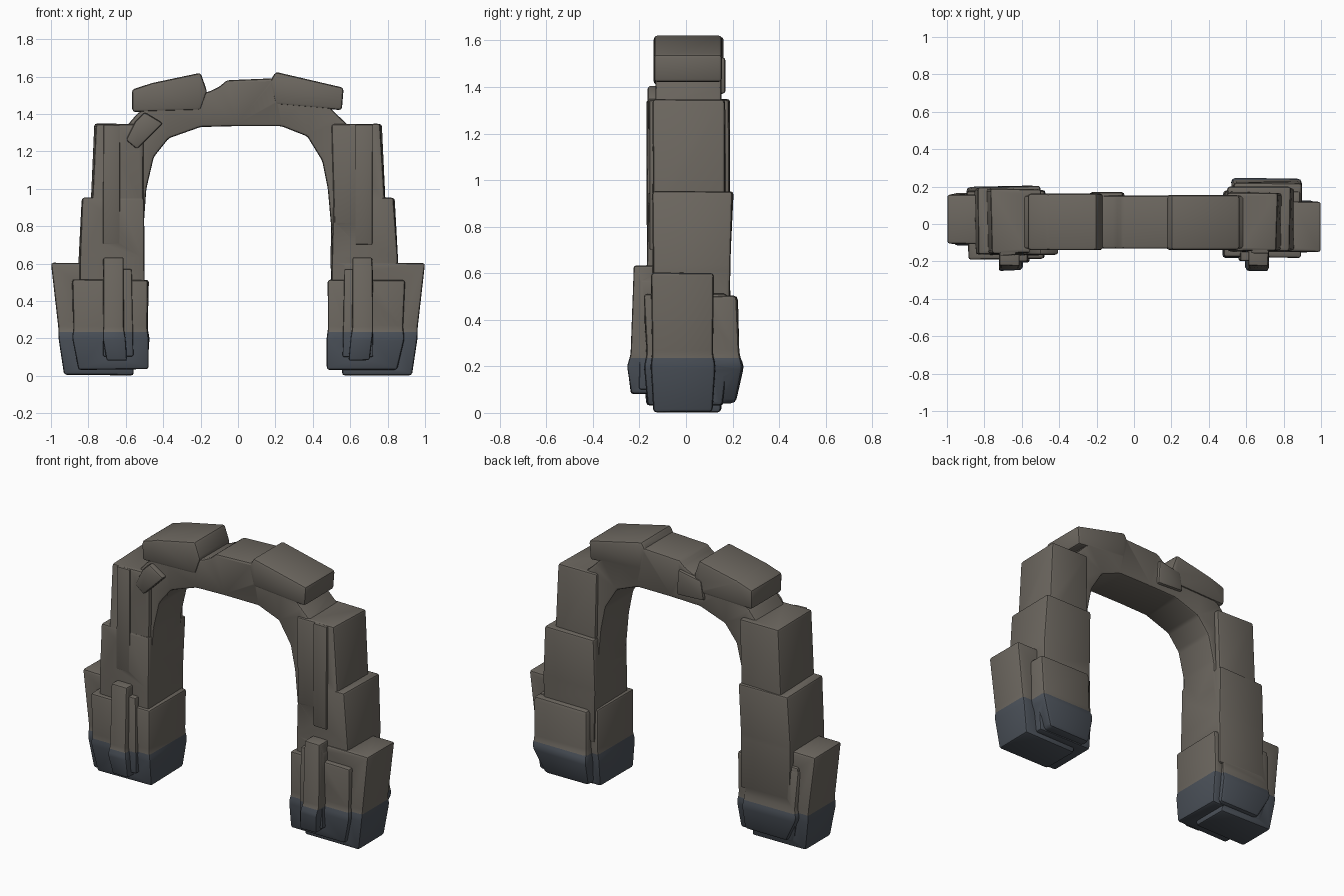
import bpy, bmesh, random
from math import radians

if "Cube" in bpy.data.objects:
    bpy.data.objects.remove(bpy.data.objects["Cube"])

random.seed(4)


def material(name, rgb):
    m = bpy.data.materials.new(name)
    m.diffuse_color = (*rgb, 1)
    m.use_nodes = True
    m.node_tree.nodes["Principled BSDF"].inputs["Base Color"].default_value = m.diffuse_color
    return m


STONE = material("stone", (0.15, 0.135, 0.115))
WET = material("waterline_stone", (0.07, 0.082, 0.1))


def finish(name, bm, bevel):
    bmesh.ops.recalc_face_normals(bm, faces=bm.faces[:])
    bmesh.ops.bevel(bm, geom=bm.edges[:], offset=bevel, offset_type='OFFSET', segments=2,
                    profile=0.5, affect='EDGES', clamp_overlap=True)
    bmesh.ops.triangulate(bm, faces=[f for f in bm.faces if len(f.verts) > 4])
    me = bpy.data.meshes.new(name)
    bm.to_mesh(me)
    bm.free()
    ob = bpy.data.objects.new(name, me)
    bpy.context.collection.objects.link(ob)
    return ob


def stack(name, levels, s=1, bevel=0.014, jit=0.006):
    """Rough boulder lofted through rectangles (z, x0, x1, y0, y1)."""
    bm = bmesh.new()
    rings = []
    for z, x0, x1, y0, y1 in levels:
        rings.append([bm.verts.new((s * x + random.uniform(-jit, jit) * (abs(x) < 0.9),
                                    y + random.uniform(-jit, jit),
                                    z + random.uniform(0, jit)))
                      for x, y in ((x0, y0), (x1, y0), (x1, y1), (x0, y1))])
    bm.faces.new(rings[0])
    bm.faces.new(rings[-1])
    for a, b in zip(rings, rings[1:]):
        for i in range(4):
            j = (i + 1) % 4
            bm.faces.new((a[i], a[j], b[j], b[i]))
    return finish(name, bm, bevel)


def prism(name, pts, y0, y1, bevel=0.014):
    """Front outline (x, z) extruded in depth."""
    bm = bmesh.new()
    a = [bm.verts.new((x, y0, z)) for x, z in pts]
    b = [bm.verts.new((x, y1, z)) for x, z in pts]
    bm.faces.new(a)
    bm.faces.new(b)
    for i in range(len(pts)):
        j = (i + 1) % len(pts)
        bm.faces.new((a[i], a[j], b[j], b[i]))
    return finish(name, bm, bevel)


def leg_parts(side, s, outer, upper, mid, low):
    oy0, oy1 = outer
    uy0, uy1 = upper
    my0, my1 = mid
    ly0, ly1 = low
    return [
        # outer buttress
        stack(side + "_buttress", [(0.0, .56, .93, oy0 + .02, oy1 - .01), (.2, .56, .96, oy0, oy1 + .01),
                                   (.25, .56, .96, oy0 + .01, oy1), (.6, .56, 1.0, oy0 + .005, oy1)], s),
        # wide foot
        stack(side + "_foot", [(.03, .48, .85, ly0 + .02, .16), (.2, .475, .89, ly0, .18),
                               (.25, .485, .88, ly0 + .012, .175), (.51, .48, .89, ly0 + .005, .18)], s),
        # back boulder of the foot
        stack(side + "_back_boulder", [(.04, .53, .82, 0, ly1 - .03), (.2, .52, .9, 0, ly1),
                                       (.25, .53, .89, 0, ly1 - .015), (.5, .53, .9, 0, ly1 - .025)], s, .02),
        # middle and upper column
        stack(side + "_middle", [(.3, .5, .85, my0, my1 - .01), (.62, .5, .85, my0, my1 - .01),
                                 (.95, .505, .835, my0, my1)], s),
        stack(side + "_upper", [(.8, .51, .79, uy0, uy1 + .005), (1.345, .5, .765, uy0, uy1)], s),
        # layered slabs on the front face
        stack(side + "_upper_slab", [(.7, .63, .72, uy0 - .012, 0), (1.34, .63, .72, uy0 - .012, 0)], s, .006, .003),
        stack(side + "_front_slab", [(.1, .56, .72, ly0 - .014, 0), (.57, .57, .72, ly0 - .012, 0)], s, .008, .004),
        stack(side + "_front_rib", [(.08, .59, .70, -.235, 0), (.2, .6, .72, -.25, 0),
                                    (.25, .61, .72, -.235, 0), (.63, .61, .72, -.225, 0)], s, .01, .004),
    ]


parts = leg_parts("right", 1, (-.155, .12), (-.145, .165), (-.147, .195), (-.185, .245))
parts += leg_parts("left", -1, (-.115, .16), (-.155, .185), (-.165, .2), (-.19, .205))

# arch ring with tapering haunches
parts.append(prism("arch_ring", [
    (-.51, .72), (-.49, 1.0), (-.45, 1.17), (-.37, 1.27), (-.2, 1.33), (0, 1.335), (.23, 1.335),
    (.37, 1.28), (.45, 1.15), (.48, 1.0), (.505, .72), (.62, .72), (.6, 1.33), (.525, 1.4),
    (.4, 1.53), (.18, 1.59), (-.06, 1.58), (-.1, 1.545), (-.165, 1.515), (-.4, 1.5), (-.54, 1.40), (-.6, 1.33),
    (-.62, .72)], -.132, .152))
# cap stones and the wedge lodged in the left shoulder
parts.append(prism("left_cap", [(-.565, 1.41), (-.568, 1.53), (-.46, 1.565), (-.2, 1.62), (-.165, 1.52),
                                (-.2, 1.42)], -.14, .162, .016))
parts.append(prism("right_cap", [(.555, 1.42), (.565, 1.54), (.2, 1.625), (.17, 1.57), (.2, 1.45)],
                   -.138, .155, .016))
parts.append(prism("back_lump", [(-.24, 1.38), (-.05, 1.37), (-.06, 1.53), (-.22, 1.5)], 0, .17))
parts.append(prism("shoulder_wedge", [(-.6, 1.26), (-.54, 1.21), (-.4, 1.35), (-.5, 1.41), (-.55, 1.36)],
                   -.165, .12))

# fuse all stones into one shell
arch = parts[0]
arch.name = "stone_arch"
bpy.context.view_layer.objects.active = arch
for other in parts[1:]:
    mod = arch.modifiers.new("fuse", 'BOOLEAN')
    mod.operation = 'UNION'
    mod.solver = 'EXACT'
    mod.object = other
    bpy.ops.object.modifier_apply(modifier=mod.name)
    bpy.data.objects.remove(other)

# darker band at the waterline
me = arch.data
me.materials.clear()
me.materials.append(STONE)
me.materials.append(WET)
bm = bmesh.new()
bm.from_mesh(me)
bmesh.ops.bisect_plane(bm, geom=bm.verts[:] + bm.edges[:] + bm.faces[:], dist=1e-5,
                       plane_co=(0, 0, .235), plane_no=(0, 0, 1))
for f in bm.faces:
    f.material_index = 1 if f.calc_center_median().z < .235 else 0
bm.to_mesh(me)
bm.free()

bpy.ops.object.select_all(action='DESELECT')
arch.select_set(True)
bpy.ops.object.shade_smooth_by_angle(angle=radians(35))
